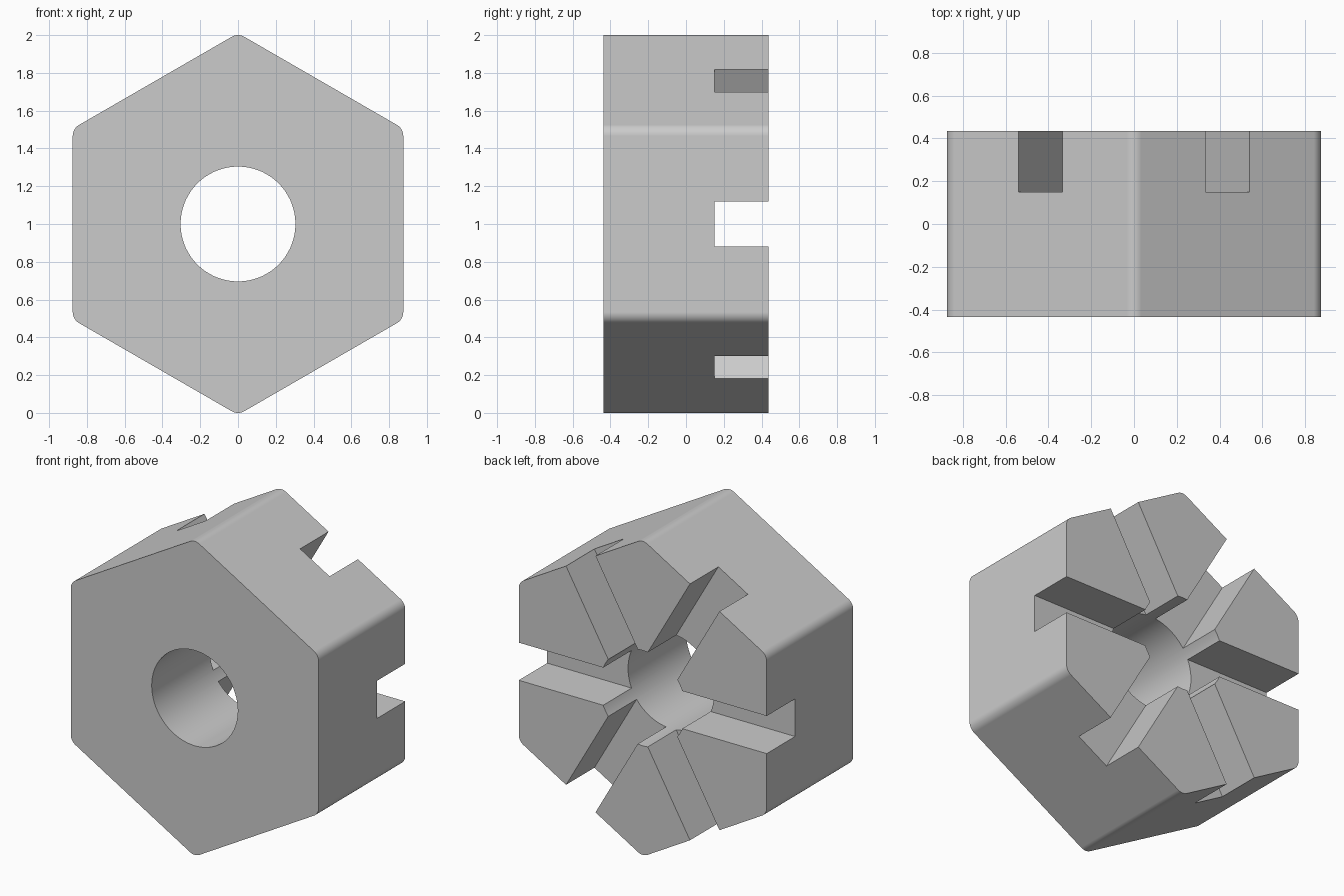
import bpy
import bmesh
from math import radians, sqrt, cos, sin
from mathutils import Matrix, Vector

default = bpy.data.objects.get("Cube")
if default:
    bpy.data.objects.remove(default, do_unlink=True)

APOTHEM, HALF_DEPTH, CORNER = 0.875, 0.436, 0.067
BORE, SLOT_WIDTH, SLOT_FLOOR = 0.304, 0.24, 0.15
CENTRE = Vector((0, 0, 1))

steel = bpy.data.materials.new("plain_grey")
steel.use_nodes = True
grey = (0.6, 0.6, 0.6, 1)
steel.diffuse_color = grey
steel.node_tree.nodes["Principled BSDF"].inputs["Base Color"].default_value = grey


def make_object(name, bm):
    bmesh.ops.recalc_face_normals(bm, faces=bm.faces)
    mesh = bpy.data.meshes.new(name)
    bm.to_mesh(mesh)
    bm.free()
    mesh.materials.append(steel)
    obj = bpy.data.objects.new(name, mesh)
    bpy.context.collection.objects.link(obj)
    return obj


def cut(target, cutter):
    mod = target.modifiers.new(cutter.name, 'BOOLEAN')
    mod.operation, mod.solver, mod.object = 'DIFFERENCE', 'EXACT', cutter
    bpy.context.view_layer.objects.active = target
    bpy.ops.object.modifier_apply(modifier=mod.name)
    bpy.data.objects.remove(cutter, do_unlink=True)


# Hexagonal body with rounded corners, extruded front to back
bm = bmesh.new()
arc_centre = (APOTHEM - CORNER) * 2 / sqrt(3)
steps = 8
outline = []
for corner in range(6):
    middle = radians(90 + 60 * corner)
    for i in range(steps + 1):
        a = middle + radians(-30 + 60 * i / steps)
        x = arc_centre * cos(middle) + CORNER * cos(a)
        z = arc_centre * sin(middle) + CORNER * sin(a)
        outline.append(bm.verts.new((x, -HALF_DEPTH, z + CENTRE.z)))
front = bm.faces.new(outline)
extruded = bmesh.ops.extrude_face_region(bm, geom=[front], use_keep_orig=True)
back = [v for v in extruded["geom"] if isinstance(v, bmesh.types.BMVert)]
bmesh.ops.translate(bm, verts=back, vec=(0, 2 * HALF_DEPTH, 0))
nut = make_object("slotted_hex_nut", bm)

# Central bore
bm = bmesh.new()
bmesh.ops.create_cone(bm, cap_ends=True, segments=72, radius1=BORE, radius2=BORE,
                      depth=2, matrix=Matrix.Translation(CENTRE) @ Matrix.Rotation(radians(90), 4, 'X'))
cut(nut, make_object("bore_cutter", bm))

# Three slots across the back, each notching two opposite sides
for k in range(3):
    bm = bmesh.new()
    place = (Matrix.Translation(CENTRE) @ Matrix.Rotation(radians(60 * k), 4, 'Y')
             @ Matrix.Translation((0, SLOT_FLOOR + 0.5, 0))
             @ Matrix.Diagonal((3, 1, SLOT_WIDTH, 1)))
    bmesh.ops.create_cube(bm, size=1, matrix=place)
    cut(nut, make_object("slot_cutter", bm))

# Smooth bore and corners, crisp edges elsewhere
bpy.ops.object.select_all(action='DESELECT')
nut.select_set(True)
bpy.context.view_layer.objects.active = nut
bpy.ops.object.shade_smooth_by_angle(angle=radians(30))
weighted = nut.modifiers.new("even_shading", 'WEIGHTED_NORMAL')
weighted.keep_sharp = True
